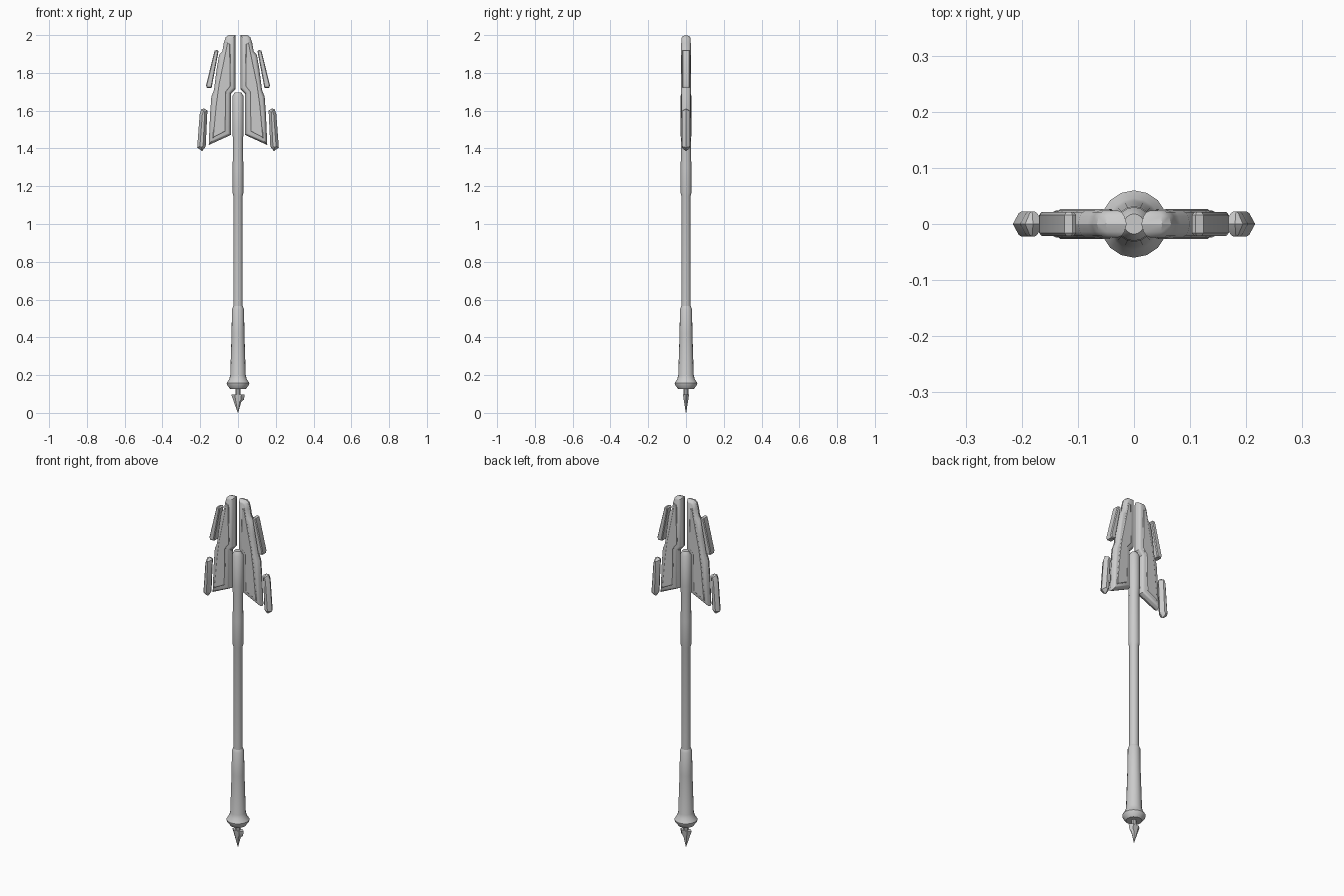
import bpy, bmesh, math
from mathutils import Vector

if "Cube" in bpy.data.objects:
    bpy.data.objects.remove(bpy.data.objects["Cube"])


def finish(name, bm, mirror=False, angle=30):
    bmesh.ops.recalc_face_normals(bm, faces=bm.faces)
    me = bpy.data.meshes.new(name)
    bm.to_mesh(me)
    bm.free()
    ob = bpy.data.objects.new(name, me)
    bpy.context.collection.objects.link(ob)
    if mirror:
        ob.modifiers.new("Mirror", 'MIRROR')
    bpy.ops.object.select_all(action='DESELECT')
    ob.select_set(True)
    bpy.context.view_layer.objects.active = ob
    bpy.ops.object.shade_smooth_by_angle(angle=math.radians(angle))
    return ob


def loft(name, rings, **kw):
    """Skin a list of equal-length rings and cap both ends."""
    bm = bmesh.new()
    vr = [[bm.verts.new(p) for p in r] for r in rings]
    n = len(vr[0])
    for a, b in zip(vr, vr[1:]):
        for i in range(n):
            j = (i + 1) % n
            bm.faces.new((a[i], a[j], b[j], b[i]))
    bm.faces.new(vr[0])
    bm.faces.new(vr[-1])
    return finish(name, bm, **kw)


def inset(pts, d):
    """Mitred inward offset of a clockwise xz outline."""
    out = []
    n = len(pts)
    for i in range(n):
        p, q, r = (Vector(pts[k % n]) for k in (i - 1, i, i + 1))
        e, f = (q - p).normalized(), (r - q).normalized()
        n1, n2 = Vector((e.y, -e.x)), Vector((f.y, -f.x))
        m = (n1 + n2) / max(0.5, 1 + n1.dot(n2))
        out.append(q + m * d)
    return out


def plate(name, outline, edge):
    """Plate with an edge profile of (inset, half thickness), mirrored in x."""
    prof = [(d, -y) for d, y in reversed(edge)]
    prof += [(d, y) for d, y in edge if y > 0]
    loft(name, [[(p.x, y, p.y) for p in inset(outline, d)] for d, y in prof], mirror=True)


def lathe(name, profile, sides=16):
    loft(name, [[(r * math.cos(2 * math.pi * i / sides), r * math.sin(2 * math.pi * i / sides), z)
                 for i in range(sides)] for r, z in profile])


# Shaft with stepped upper sleeve
lathe("shaft", [(0.025, 0.50), (0.025, 1.15), (0.029, 1.165), (0.028, 1.30),
                (0.027, 1.45), (0.030, 1.50), (0.030, 1.675), (0.018, 1.697)])
# Flared grip
lathe("grip", [(0.025, 0.565), (0.032, 0.55), (0.034, 0.42), (0.041, 0.20),
               (0.046, 0.18), (0.060, 0.158), (0.058, 0.148), (0.042, 0.127)])
lathe("pommel_neck", [(0.014, 0.13), (0.014, 0.09)], 10)

# Flat pommel spike: z, left, right, half depth
rows = [(0.098, -0.036, 0.036, 0.016), (0.07, -0.026, 0.031, 0.012),
        (0.058, -0.022, 0.017, 0.010), (0.0, -0.001, 0.001, 0.001)]
loft("pommel_spike", [[(l, 0, z), (l / 2, -d, z), (r / 2, -d, z), (r, 0, z),
                       (r / 2, d, z), (l / 2, d, z)] for z, l, r, d in rows])

# Main wing blades
plate("wing_blade", [(0.013, 2.0), (0.050, 2.0), (0.066, 1.988), (0.075, 1.96), (0.083, 1.915),
                     (0.100, 1.895), (0.113, 1.82), (0.127, 1.71), (0.141, 1.675), (0.148, 1.58),
                     (0.155, 1.418), (0.037, 1.472), (0.037, 1.69), (0.013, 1.715)],
      [(0, 0), (0.004, 0.014), (0.009, 0.021), (0.015, 0.024)])
# Raised panel on each wing face
plate("wing_panel", [(0.042, 1.955), (0.058, 1.96), (0.078, 1.86), (0.103, 1.74), (0.118, 1.63),
                     (0.134, 1.455), (0.066, 1.49), (0.062, 1.70), (0.038, 1.73)],
      [(0, 0.018), (0.0, 0.0245), (0.003, 0.027)])
# Upper slanted fins
plate("upper_fin", [(0.103, 1.915), (0.110, 1.922), (0.124, 1.918), (0.169, 1.735),
                    (0.165, 1.72), (0.140, 1.72)],
      [(0, 0.016), (0.004, 0.021)])
# Lower fins with knife edge
plate("lower_fin", [(0.162, 1.60), (0.180, 1.612), (0.194, 1.607), (0.203, 1.58), (0.216, 1.405),
                    (0.190, 1.386), (0.171, 1.41)],
      [(0, 0), (0.010, 0.019), (0.014, 0.022)])
